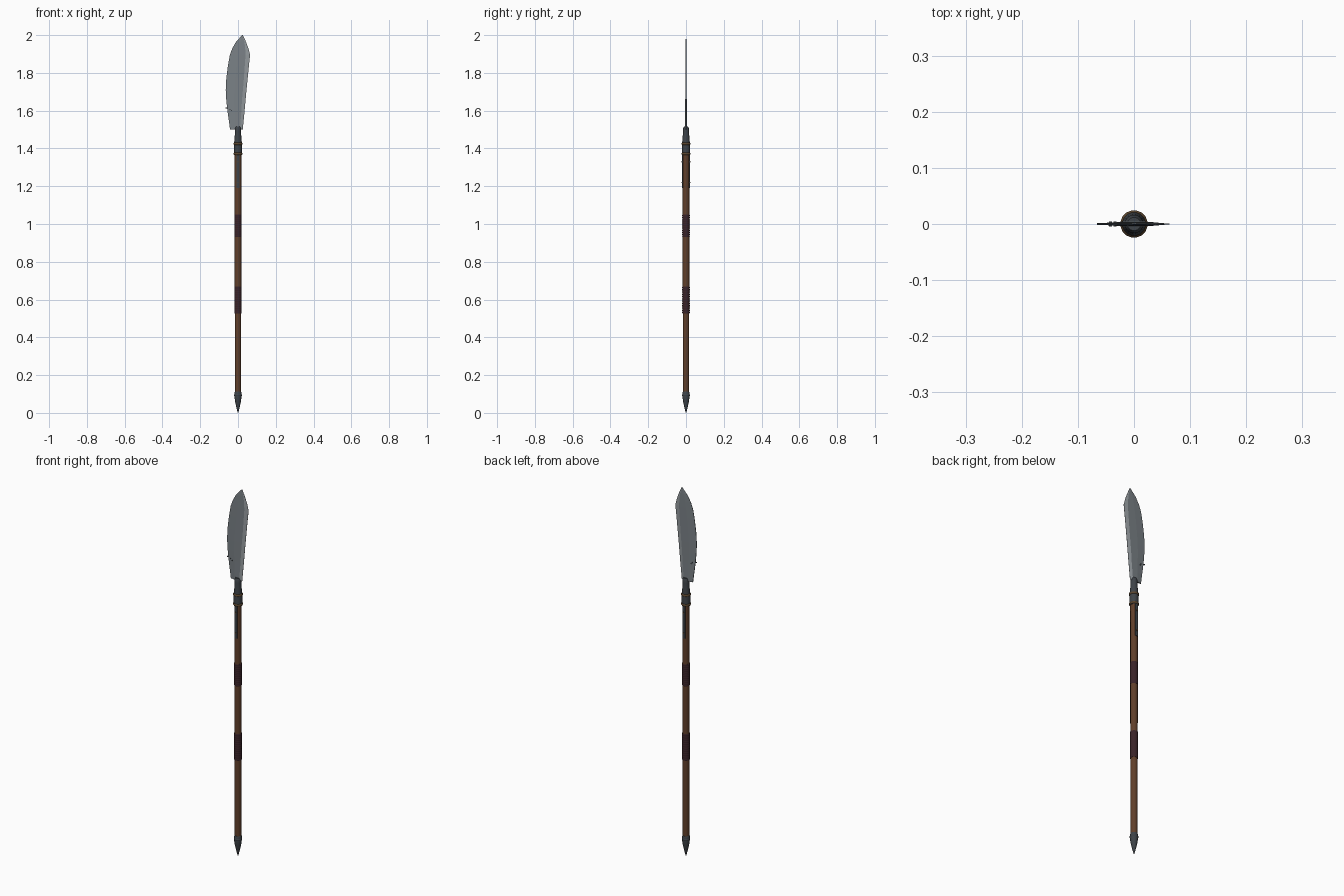
import bpy, bmesh, math

if "Cube" in bpy.data.objects:
    bpy.data.objects.remove(bpy.data.objects["Cube"])

def lin(c):
    return c / 12.92 if c <= 0.04045 else ((c + 0.055) / 1.055) ** 2.4

def mat(name, r, g, b):
    m = bpy.data.materials.new(name)
    m.diffuse_color = (lin(r / 255), lin(g / 255), lin(b / 255), 1)
    m.use_nodes = True
    m.node_tree.nodes["Principled BSDF"].inputs["Base Color"].default_value = m.diffuse_color
    return m

STEEL = mat("blade steel", 122, 129, 134)
EDGE = mat("sharpened steel", 150, 156, 160)
IRON = mat("dark iron", 62, 67, 72)
WOOD = mat("brown wood", 96, 63, 42)
LEATHER = mat("dark leather", 58, 35, 40)
BRASS = mat("dull bronze", 92, 70, 46)

def make(name, bm, *mats):
    bmesh.ops.recalc_face_normals(bm, faces=bm.faces)
    me = bpy.data.meshes.new(name)
    bm.to_mesh(me)
    bm.free()
    for m in mats:
        me.materials.append(m)
    ob = bpy.data.objects.new(name, me)
    bpy.context.collection.objects.link(ob)
    return ob

def lathe(name, profile, sides, m, smooth=True):
    """Closed solid of revolution from (radius, z) points."""
    bm = bmesh.new()
    rings = []
    for r, z in profile:
        rings.append([bm.verts.new((r * math.cos(2 * math.pi * (i + .5) / sides),
                                    r * math.sin(2 * math.pi * (i + .5) / sides), z))
                      for i in range(sides)])
    for a, b in zip(rings, rings[1:]):
        for i in range(sides):
            j = (i + 1) % sides
            bm.faces.new((a[i], a[j], b[j], b[i]))
    bm.faces.new(rings[0][::-1])
    bm.faces.new(rings[-1])
    for f in bm.faces:
        f.smooth = smooth and len(f.verts) == 4
    return make(name, bm, m)

def box(name, centre, size, m):
    bm = bmesh.new()
    bmesh.ops.create_cube(bm, size=1)
    for v in bm.verts:
        v.co = [c + s * k for c, s, k in zip(centre, size, v.co)]
    return make(name, bm, m)

# Blade: sections (z, back x, ridge x, cutting edge x, half thickness)
sections = [
    (1.500, -.042, .010, .025, .0048), (1.550, -.049, .014, .030, .0045),
    (1.600, -.056, .018, .035, .0042), (1.655, -.062, .021, .040, .0040),
    (1.710, -.065, .026, .045, .0038), (1.770, -.062, .031, .051, .0034),
    (1.840, -.053, .036, .058, .0030), (1.895, -.043, .040, .064, .0026),
    (1.930, -.030, .038, .055, .0022), (1.965, -.010, .034, .042, .0018),
    (2.000, .022, .024, .026, .0006)]
bm = bmesh.new()
loops = []
for z, back, ridge, edge, t in sections:
    mid = back + .5 * (ridge - back)
    pts = [(back, -t * .3), (mid, -t), (ridge, -t), (edge, -.0004),
           (edge, .0004), (ridge, t), (mid, t), (back, t * .3)]
    loops.append([bm.verts.new((x, y, z)) for x, y in pts])
for a, b in zip(loops, loops[1:]):
    for i in range(8):
        j = (i + 1) % 8
        f = bm.faces.new((a[i], a[j], b[j], b[i]))
        f.material_index = 1 if i in (2, 3, 4) else 0
bm.faces.new(loops[0])
bm.faces.new(loops[-1])
make("blade", bm, STEEL, EDGE)

# Small spur and pins low on the back of the blade
box("back_spur", (-.060, 0, 1.613), (.012, .003, .005), IRON)
for k, (x, z) in enumerate([(-.042, 1.607), (-.034, 1.600)]):
    box(f"blade_pin_{k + 1}", (x, 0, z), (.005, .0092, .005), IRON)

# Socket holding the blade, with two bronze bands
lathe("socket", [(.021, 1.365), (.0215, 1.425), (.018, 1.46), (.0165, 1.49),
                 (.0165, 1.505), (.012, 1.515)], 16, IRON)
for k, z in enumerate((1.372, 1.425)):
    lathe(f"socket_band_{k + 1}", [(.021, z - .006), (.0245, z - .003),
                                   (.0245, z + .003), (.021, z + .006)], 16, BRASS)

# Shaft and the iron straps riveted down its front and back
lathe("shaft", [(.0165, .09), (.0178, .5), (.0182, 1.38)], 12, WOOD)
for side, s in (("front", -1), ("back", 1)):
    box(f"{side}_strap", (0, s * .018, 1.28), (.015, .005, .18), IRON)
    for k, z in enumerate((1.22, 1.33)):
        box(f"{side}_rivet_{k + 1}", (0, s * .0215, z), (.007, .005, .007), BRASS)

# Ribbed leather grips
for name, z0, z1 in (("lower_grip", .525, .67), ("upper_grip", .93, 1.05)):
    n = 12
    h = (z1 - z0) / n
    prof = []
    for k in range(n):
        z = z0 + k * h
        prof += [(.0188, z), (.0200, z + h * .3), (.0200, z + h * .7)]
    lathe(name, prof + [(.0188, z1)], 14, LEATHER)

# Pointed butt cap with collar
lathe("butt_cap", [(.001, 0), (.008, .025), (.016, .06), (.0195, .085),
                   (.0195, .105), (.017, .113)], 12, IRON)
lathe("butt_collar", [(.019, .088), (.0212, .091), (.0212, .097), (.019, .1)], 12, IRON)
